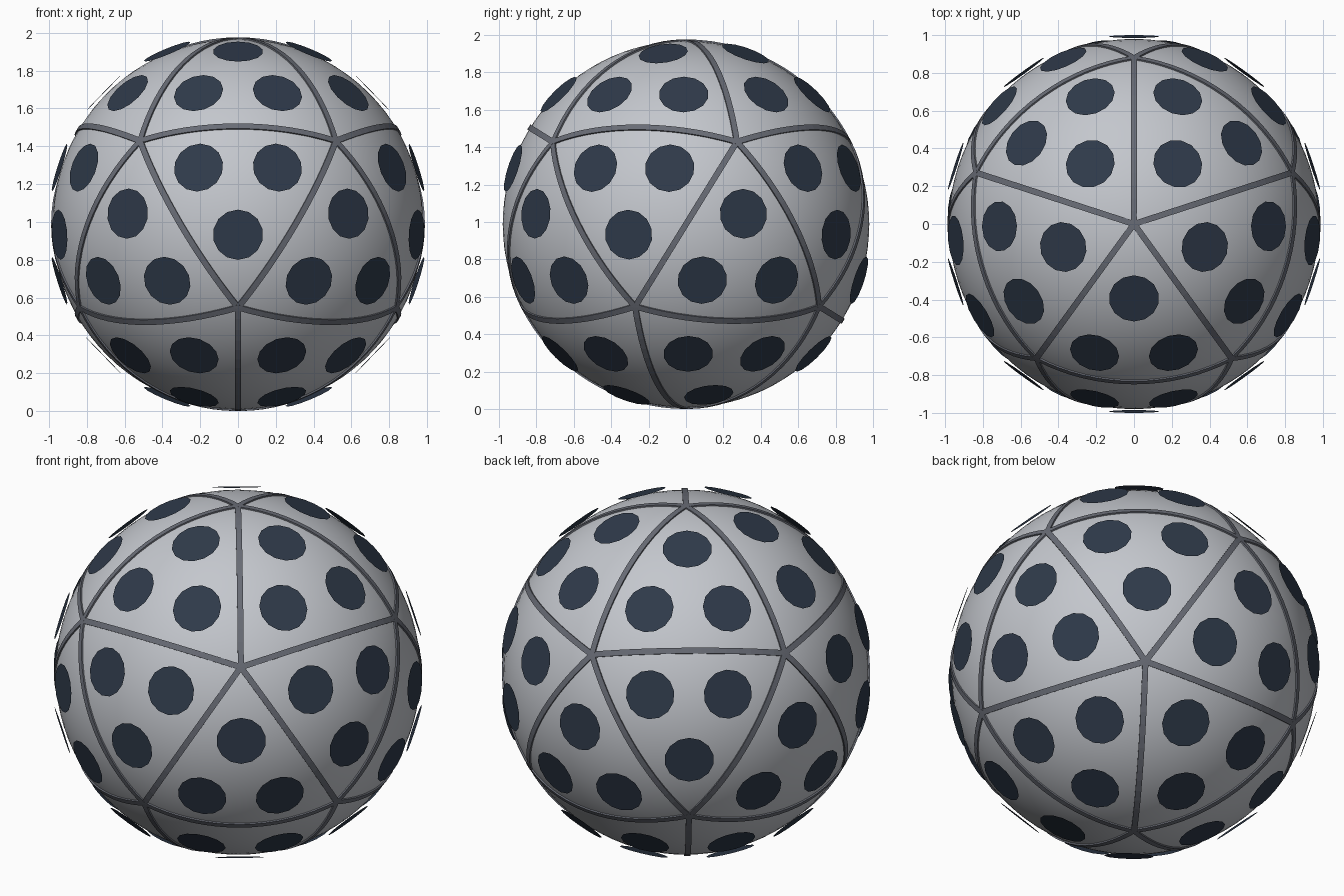
import bpy, bmesh, math
from itertools import combinations
from mathutils import Vector, Matrix

if "Cube" in bpy.data.objects:
    bpy.data.objects.remove(bpy.data.objects["Cube"])

CENTRE = Vector((0, 0, 0.988))
HULL_R, SEAM_R, DISC_D = 0.98, 0.988, 0.994
SEAM_W, DISC_R = 0.032, 0.133


def finish(name, bm, colour, smooth=False):
    mesh = bpy.data.meshes.new(name)
    bm.to_mesh(mesh)
    bm.free()
    for p in mesh.polygons:
        p.use_smooth = smooth
    ob = bpy.data.objects.new(name, mesh)
    ob.location = CENTRE
    bpy.context.collection.objects.link(ob)
    mat = bpy.data.materials.new(name + "_colour")
    mat.diffuse_color = (*colour, 1)
    mat.use_nodes = True
    mat.node_tree.nodes["Principled BSDF"].inputs["Base Color"].default_value = mat.diffuse_color
    mesh.materials.append(mat)
    return ob


# icosahedron corner directions: two poles and two rings of five
corners = [Vector((0, 0, 1)), Vector((0, 0, -1))]
h = 1 / math.sqrt(5)
for k in range(5):
    for start, z in ((90, h), (-90, -h)):
        a = math.radians(start + 72 * k)
        corners.append(Vector((2 * h * math.cos(a), 2 * h * math.sin(a), z)))


def adjacent(a, b):
    return a.dot(b) > 0.4


# smooth round hull
bm = bmesh.new()
bmesh.ops.create_icosphere(bm, subdivisions=5, radius=HULL_R)
finish("hull", bm, (0.55, 0.57, 0.61), True)

# raised seam strips along the great-circle edges
bm = bmesh.new()
steps = 16
for a, b in combinations(corners, 2):
    if not adjacent(a, b):
        continue
    side = a.cross(b).normalized() * SEAM_W / 2
    previous = None
    for i in range(steps + 1):
        angle = a.angle(b)
        t = i / steps
        p = (a * math.sin((1 - t) * angle) + b * math.sin(t * angle)) / math.sin(angle)
        row = [bm.verts.new(p * r + side * s)
               for s, r in ((-1, 0.974), (-1, SEAM_R), (1, SEAM_R), (1, 0.974))]
        if previous:
            for j in range(3):
                bm.faces.new((previous[j], row[j], row[j + 1], previous[j + 1]))
        previous = row
finish("seams", bm, (0.14, 0.15, 0.18))

# three flat floating discs on every triangular panel
bm = bmesh.new()
for tri in combinations(corners, 3):
    if not all(adjacent(a, b) for a, b in combinations(tri, 2)):
        continue
    mid = (tri[0] + tri[1] + tri[2]) / 3
    for v in tri:
        d = mid.lerp(v, 0.327).normalized()
        m = Matrix.Translation(d * DISC_D) @ d.to_track_quat('Z', 'Y').to_matrix().to_4x4()
        bmesh.ops.create_circle(bm, cap_ends=True, segments=14, radius=DISC_R, matrix=m)
for f in bm.faces:
    f.normal_update()
    if f.normal.dot(f.calc_center_median()) < 0:
        f.normal_flip()
finish("discs", bm, (0.028, 0.042, 0.068))
